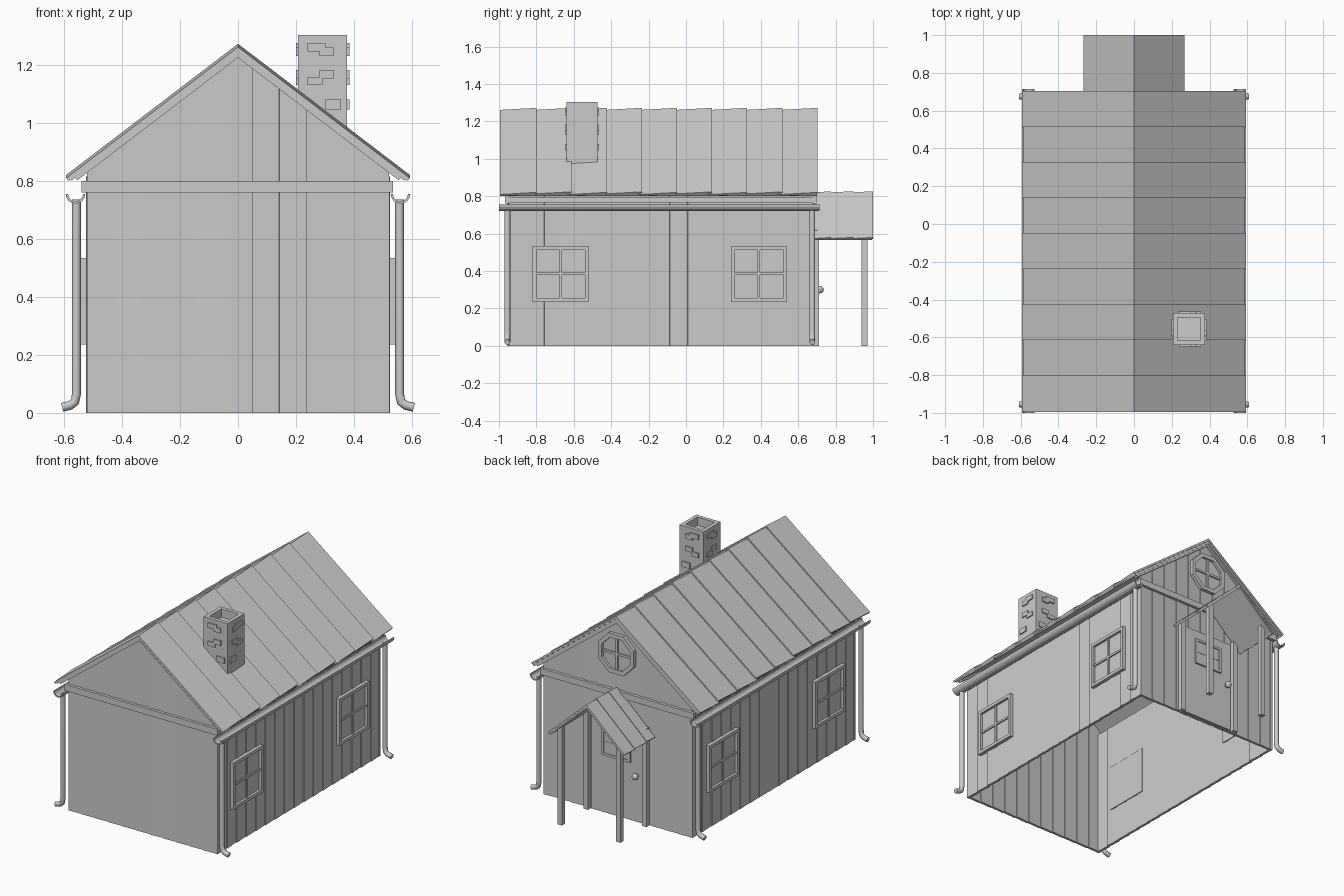
import bpy, bmesh, math, random
from mathutils import Matrix, Vector

random.seed(4)
if "Cube" in bpy.data.objects:
    bpy.data.objects.remove(bpy.data.objects["Cube"])

grey = bpy.data.materials.new("plain_grey")
grey.use_nodes = True
grey.diffuse_color = (0.6, 0.6, 0.6, 1)
grey.node_tree.nodes["Principled BSDF"].inputs["Base Color"].default_value = (0.6, 0.6, 0.6, 1)

HALF, FRONT, BACK = 0.52, -0.95, 0.68    # wall planes
SLOPE = 0.763


def finish(name, bm):
    bmesh.ops.recalc_face_normals(bm, faces=bm.faces)
    mesh = bpy.data.meshes.new(name)
    bm.to_mesh(mesh)
    bm.free()
    mesh.materials.append(grey)
    ob = bpy.data.objects.new(name, mesh)
    bpy.context.collection.objects.link(ob)
    return ob


def box(bm, x, y, z, yaw=0):
    """Box from (low, high) pairs, turned about its own upright axis."""
    mid = Vector([(a + b) / 2 for a, b in (x, y, z)])
    size = [abs(b - a) for a, b in (x, y, z)]
    m = Matrix.Translation(mid) @ Matrix.Rotation(yaw, 4, 'Z') @ Matrix.Diagonal((*size, 1))
    bmesh.ops.create_cube(bm, size=1, matrix=m)


def prism(bm, pts, y0, y1, rise=0, yaw=0):
    """Extrude an xz outline along y, optionally rising or turned."""
    a = [bm.verts.new((x, y0, z)) for x, z in pts]
    b = [bm.verts.new((x, y1, z + rise)) for x, z in pts]
    bm.faces.new(a)
    bm.faces.new(b[::-1])
    for i in range(len(pts)):
        j = (i + 1) % len(pts)
        bm.faces.new((a[i], b[i], b[j], a[j]))
    if yaw:
        mid = Vector((sum(p[0] for p in pts) / len(pts), (y0 + y1) / 2, 0))
        bmesh.ops.rotate(bm, verts=a + b, cent=mid, matrix=Matrix.Rotation(yaw, 3, 'Z'))


def chevron(top, half, slope, thick):
    """Outline of a two-sided roof with square-cut eaves."""
    n = Vector((slope, 1)).normalized() * thick
    ez = top - slope * half
    drop = thick * math.hypot(1, slope)
    return [(0, top), (half, ez), (half - n.x, ez - n.y), (0, top - drop),
            (n.x - half, ez - n.y), (-half, ez)]


# Gable walls of upright planks, clipped by the roof slope
def roof_z(x):
    return 1.228 - SLOPE * abs(x)


for name, y, s in (("front_wall", FRONT, 1), ("back_wall", BACK, -1)):
    bm = bmesh.new()
    count = 11
    w = 2 * HALF / count
    for i in range(count):
        x0 = -HALF + i * w
        x1 = x0 + w
        top = [(x1, roof_z(x1)), (x0, roof_z(x0))]
        if x0 < 0 < x1:
            top.insert(1, (0, roof_z(0)))
        prism(bm, [(x0, 0), (x1, 0)] + top, y, y + s * 0.016, yaw=random.uniform(0.03, 0.07))
    finish(name, bm)

# Long side walls of planks
for name, s in (("left_wall", 1), ("right_wall", -1)):
    bm = bmesh.new()
    count = 17
    w = (BACK - FRONT) / count
    for i in range(count):
        y0 = FRONT + i * w
        box(bm, (s * (HALF - 0.016), s * HALF), (y0, y0 + w), (0, 0.815),
            yaw=random.uniform(0.03, 0.07))
    finish(name, bm)

# Horizontal beams and sloped gable trim
bm = bmesh.new()
for y, s in ((FRONT, -1), (BACK, 1)):
    box(bm, (-0.54, 0.535), (y - s * 0.005, y + s * 0.018), (0.76, 0.80))
for s in (1, -1):
    box(bm, (s * 0.51, s * 0.532), (FRONT, BACK), (0.765, 0.795))
finish("wall_beams", bm)

bm = bmesh.new()
for y0, y1 in ((-0.985, FRONT + 0.01), (BACK - 0.01, 0.695)):
    prism(bm, chevron(1.247, 0.565, SLOPE, 0.018), y0, y1)
finish("gable_trim", bm)

# Main roof: base sheet and overlapping tilted panels
bm = bmesh.new()
prism(bm, chevron(1.256, 0.582, SLOPE, 0.014), -0.99, 0.70)
finish("roof_base", bm)
bm = bmesh.new()
count = 9
step = 1.69 / count
for i in range(count):
    y0 = -0.995 + i * step
    prism(bm, chevron(1.261, 0.592 - 0.004 * (i % 2), SLOPE, 0.012), y0, y0 + step + 0.008,
          rise=0.011)
finish("roof_panels", bm)

# Half-round gutters and downpipes
for side, s in (("left", 1), ("right", -1)):
    bm = bmesh.new()
    arc = [math.pi + math.pi * i / 8 for i in range(9)]
    ring = [(s * 0.56 + r * math.cos(a), 0.755 + r * math.sin(a))
            for r, seq in ((0.034, arc), (0.026, arc[::-1])) for a in seq]
    prism(bm, ring, -1.0, 0.715)
    finish(side + "_gutter", bm)
    for end, y in (("front", -0.955), ("back", 0.675)):
        cu = bpy.data.curves.new("pipe_path", 'CURVE')
        cu.dimensions = '3D'
        cu.bevel_depth, cu.bevel_resolution, cu.use_fill_caps = 0.0155, 2, True
        sp = cu.splines.new('POLY')
        path = [(0.557, 0.735), (0.557, 0.065), (0.562, 0.038), (0.578, 0.026), (0.606, 0.019)]
        sp.points.add(len(path) - 1)
        for p, (x, z) in zip(sp.points, path):
            p.co = (s * x, y, z, 1)
        tmp = bpy.data.objects.new("pipe_tmp", cu)
        bpy.context.collection.objects.link(tmp)
        mesh = bpy.data.meshes.new_from_object(tmp.evaluated_get(bpy.context.evaluated_depsgraph_get()))
        bpy.data.objects.remove(tmp)
        mesh.materials.clear()
        mesh.materials.append(grey)
        pipe = bpy.data.objects.new(f"{side}_{end}_downpipe", mesh)
        bpy.context.collection.objects.link(pipe)


# Windows: pane, four frame bars and a cross, placed by a mapping of u, v, depth
def window(bm, u0, u1, v0, v1, bar, deep, put):
    um, vm, t = (u0 + u1) / 2, (v0 + v1) / 2, bar / 3
    put(bm, (u0, u1), (v0, v1), (-0.022, 0.006))
    for u in ((u0, u0 + bar), (u1 - bar, u1)):
        put(bm, u, (v0, v1), (0, deep))
    for v in ((v0, v0 + bar), (v1 - bar, v1)):
        put(bm, (u0 + bar, u1 - bar), v, (0, deep))
    put(bm, (um - t, um + t), (v0 + bar, v1 - bar), (0, deep * 0.65))
    put(bm, (u0 + bar, u1 - bar), (vm - t, vm + t), (0, deep * 0.65))


for side, s in (("left", 1), ("right", -1)):
    for end, y in (("front", -0.82), ("back", 0.24)):
        bm = bmesh.new()
        window(bm, y, y + 0.3, 0.235, 0.533, 0.02, 0.022,
               lambda b, u, v, d: box(b, [s * (HALF + k) for k in d], u, v))
        finish(f"{side}_{end}_window", bm)

# Door with small window and knob
bm = bmesh.new()
box(bm, (-0.18, 0.18), (BACK - 0.02, BACK + 0.012), (0.005, 0.6))
window(bm, -0.1, 0.1, 0.37, 0.54, 0.015, 0.012,
       lambda b, u, v, d: box(b, u, [BACK + 0.012 + k for k in d], v))
finish("door", bm)
bm = bmesh.new()
bmesh.ops.create_uvsphere(bm, u_segments=12, v_segments=8, radius=0.02,
                          matrix=Matrix.Translation((-0.145, BACK + 0.036, 0.30)))
box(bm, (-0.152, -0.138), (BACK, BACK + 0.03), (0.293, 0.307))
finish("door_knob", bm)

# Eight-sided gable window
bm = bmesh.new()
cz = 1.03
corner = [math.pi / 8 + math.pi * i / 4 for i in range(8)]
for a, b in zip(corner, corner[1:] + corner[:1]):
    prism(bm, [(r * math.cos(t), cz + r * math.sin(t))
               for r, t in ((0.135, a), (0.135, b), (0.107, b), (0.107, a))], BACK, BACK + 0.022)
prism(bm, [(0.11 * math.cos(t), cz + 0.11 * math.sin(t)) for t in corner], BACK - 0.02, BACK + 0.006)
box(bm, (-0.007, 0.007), (BACK, BACK + 0.015), (cz - 0.1, cz + 0.1))
box(bm, (-0.1, 0.1), (BACK, BACK + 0.015), (cz - 0.007, cz + 0.007))
finish("gable_window", bm)

# Porch: panelled roof on four posts
bm = bmesh.new()
prism(bm, chevron(0.816, 0.262, 0.92, 0.012), 0.69, 0.995)
for y0, y1 in ((0.69, 0.775), (0.77, 0.895), (0.89, 1.0)):
    prism(bm, chevron(0.82, 0.268, 0.92, 0.01), y0, y1, rise=0.006)
finish("porch_roof", bm)
bm = bmesh.new()
for x in (-0.205, 0.205):
    for y in (0.695, 0.955):
        box(bm, (x - 0.016, x + 0.016), (y - 0.016, y + 0.016), (0, 0.62))
finish("porch_posts", bm)

# Chimney: open shaft with raised bricks
bm = bmesh.new()
X, Y, T = (0.207, 0.376), (-0.64, -0.472), 0.024
box(bm, X, Y, (0.96, 1.25))
for x in ((X[0], X[0] + T), (X[1] - T, X[1])):
    box(bm, x, Y, (1.25, 1.302))
for y in ((Y[0], Y[0] + T), (Y[1] - T, Y[1])):
    box(bm, (X[0] + T, X[1] - T), y, (1.25, 1.302))
finish("chimney", bm)
bm = bmesh.new()
bricks = [(-0.052, 0.01, 1.245, 1.275), (-0.01, 0.038, 1.23, 1.26), (-0.052, 0.0, 1.13, 1.158),
          (-0.01, 0.04, 1.152, 1.182), (0.008, 0.064, 1.045, 1.08)]
cx, cy, h = sum(X) / 2, sum(Y) / 2, 0.084
for a, b, z0, z1 in bricks:
    for s in (1, -1):
        box(bm, (cx + a, cx + b), (cy + s * (h - 0.01), cy + s * (h + 0.008)), (z0, z1))
        box(bm, (cx + s * (h - 0.01), cx + s * (h + 0.008)), (cy - b, cy - a), (z0, z1))
finish("chimney_bricks", bm)
